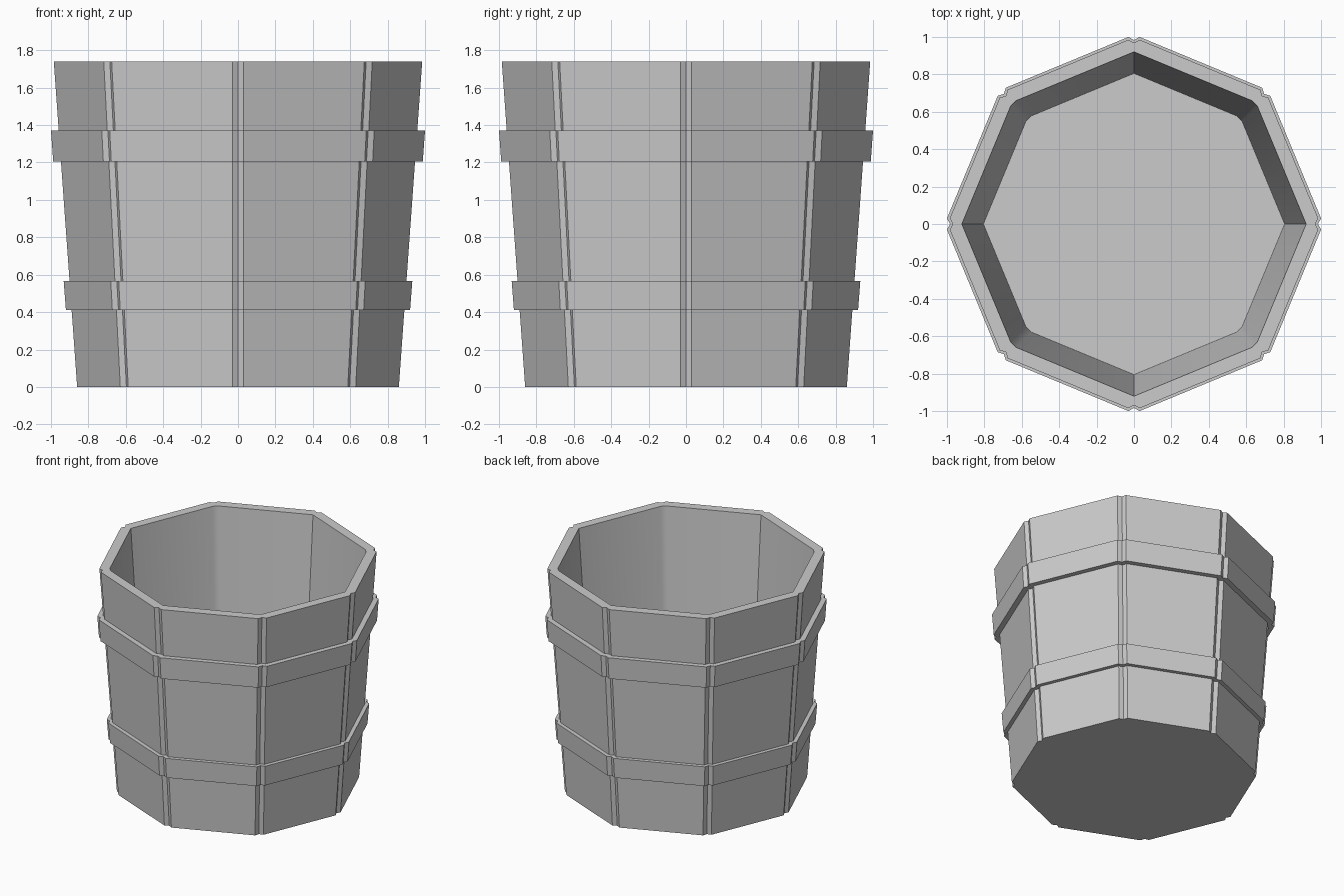
import bpy
import bmesh
from math import cos, sin, pi, radians

if "Cube" in bpy.data.objects:
    bpy.data.objects.remove(bpy.data.objects["Cube"])

SIDES = 8


def ring(bm, r, z, outer):
    """Octagon ring: outer corners have a V-groove between staves, inner ones are plain."""
    verts = []
    for i in range(SIDES):
        a = i * pi / 4
        if outer:
            w, dip = 0.03, 0.016
        else:
            w, dip = 0.02, (-0.008 if i % 2 == 0 else 0.0)
        for rad, t in ((r, -w), (r - dip, 0), (r, w)):
            verts.append(bm.verts.new((rad * cos(a) - t * sin(a),
                                       rad * sin(a) + t * cos(a), z)))
    return verts


def loft(name, profile, closed):
    """Skin rings listed as (radius, height, grooved)."""
    bm = bmesh.new()
    rings = [ring(bm, *p) for p in profile]
    pairs = list(zip(rings, rings[1:]))
    if closed:
        pairs.append((rings[-1], rings[0]))
    else:
        bm.faces.new(rings[0])
        bm.faces.new(rings[-1])
    for lo, hi in pairs:
        n = len(lo)
        for k in range(n):
            m = (k + 1) % n
            bm.faces.new((lo[k], lo[m], hi[m], hi[k]))
    bmesh.ops.recalc_face_normals(bm, faces=bm.faces)
    mesh = bpy.data.meshes.new(name)
    bm.to_mesh(mesh)
    bm.free()
    obj = bpy.data.objects.new(name, mesh)
    bpy.context.collection.objects.link(obj)
    bpy.ops.object.select_all(action='DESELECT')
    obj.select_set(True)
    bpy.context.view_layer.objects.active = obj
    bpy.ops.object.shade_smooth_by_angle(angle=radians(35))
    return obj


# Tapered bucket: underside, outer wall, rim, inner wall, floor
loft("bucket_body", [(0.86, 0.0, True), (0.985, 1.74, True),
                     (0.912, 1.74, False), (0.797, 0.08, False)], False)

# Two hoops around the staves
for name, z0, z1, r0, r1 in (("lower_hoop", 0.41, 0.565, 0.92, 0.932),
                             ("upper_hoop", 1.205, 1.372, 0.988, 1.0)):
    loft(name, [(r0, z0, True), (r1, z1, True),
                (r1 - 0.055, z1, True), (r0 - 0.055, z0, True)], True)
